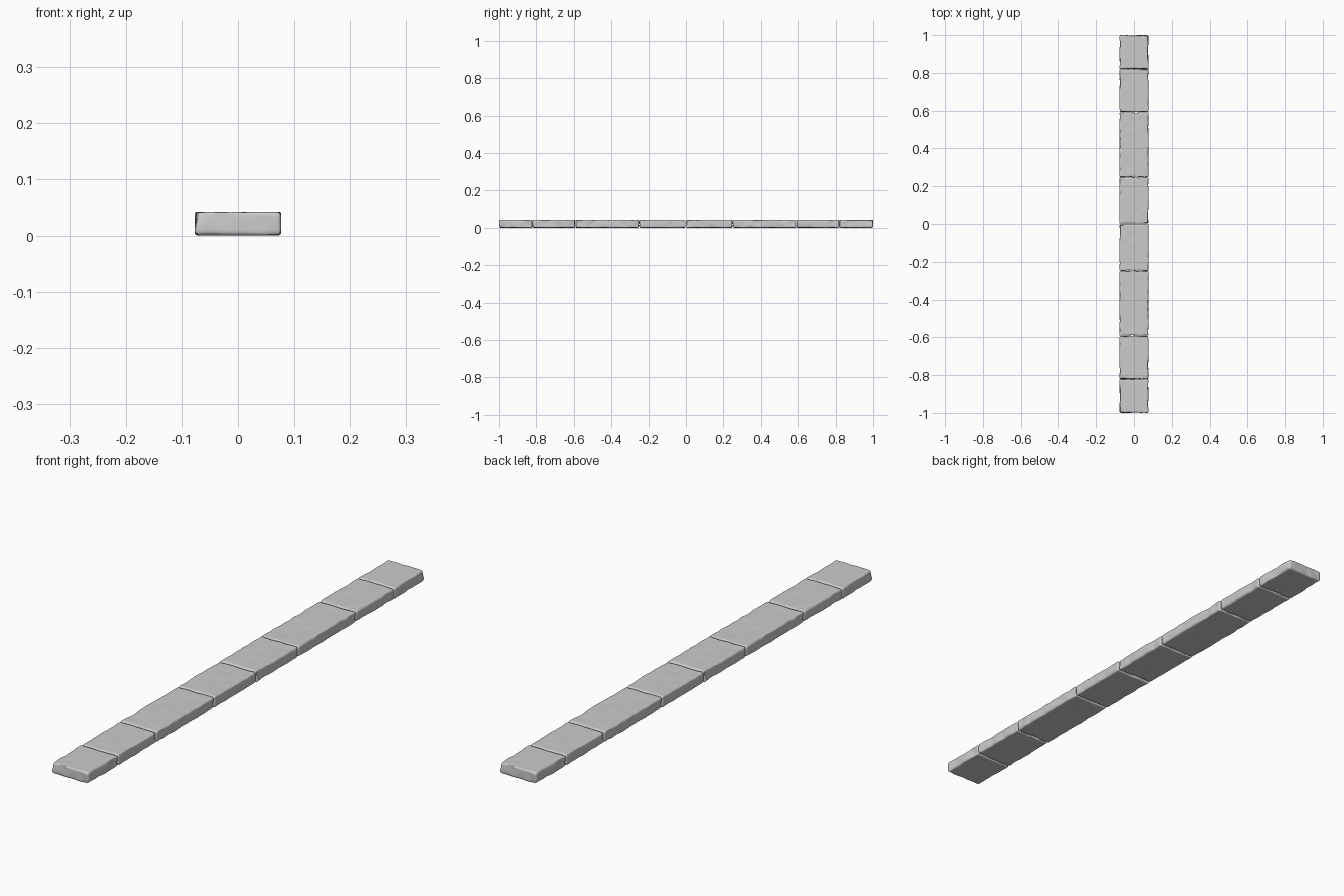
import bpy, bmesh, math
from mathutils import Vector, noise

if "Cube" in bpy.data.objects:
    bpy.data.objects.remove(bpy.data.objects["Cube"])

HALF_W, HEIGHT = 0.077, 0.042
JOINTS = [0.001, 0.248, 0.592, 0.821, 1.0]
EDGE = [0.003, 0.006, 0.009, 0.013, 0.018]


def cuts(half, step):
    """Cut positions along one axis, denser near the two ends."""
    edge = [half - e for e in EDGE if e < half * 0.98]
    inner = min(edge)
    n = max(1, round(2 * inner / step))
    mid = [-inner + 2 * inner * i / n for i in range(1, n)]
    return sorted(set(edge + [-e for e in edge] + mid))


def stone(name, y0, y1, seed):
    """A worn block: gridded box, edges rounded by a varying radius, sides dented."""
    half = Vector((HALF_W, (y1 - y0) / 2 - 0.0005, HEIGHT / 2))
    centre = Vector((0, (y0 + y1) / 2, HEIGHT / 2))
    shift = Vector((seed * 7.3, seed * 3.1, seed * 5.7))
    bm = bmesh.new()
    bmesh.ops.create_cube(bm, size=2)
    bmesh.ops.scale(bm, vec=half, verts=bm.verts)
    for axis in range(3):
        normal = Vector((0, 0, 0))
        normal[axis] = 1
        for c in cuts(half[axis], 0.012):
            bmesh.ops.bisect_plane(bm, geom=bm.verts[:] + bm.edges[:] + bm.faces[:],
                                   plane_co=normal * c, plane_no=normal)
    for v in bm.verts:
        p = v.co.copy()
        wear = noise.noise(p * 22 + shift)
        r = 0.0075 + 0.005 * wear
        q = Vector([max(-(h - r), min(h - r, a)) for a, h in zip(p, half)])
        d = p - q
        n = d.normalized() if d.length > 1e-6 else Vector((0, 0, 0))
        if d.length > 1e-6:
            p = q + n * r
        # dents on the sides and ends, only a trace on top and bottom
        dent = max(0, noise.noise(p * 28 + shift * 2) + 0.15)
        p.x -= n.x * dent * 0.006
        p.y -= n.y * dent * 0.005
        p.z -= n.z * dent * 0.0015
        v.co = p + centre
    me = bpy.data.meshes.new(name)
    bm.to_mesh(me)
    bm.free()
    for f in me.polygons:
        f.use_smooth = True
    ob = bpy.data.objects.new(name, me)
    bpy.context.collection.objects.link(ob)
    return ob


# Four stones for the back half, the same four turned round for the front half
for i in range(4):
    ob = stone(f"curb_stone_back_{i + 1}", JOINTS[i], JOINTS[i + 1], i + 1)
    twin = ob.copy()
    twin.name = f"curb_stone_front_{i + 1}"
    twin.rotation_euler.z = math.pi
    bpy.context.collection.objects.link(twin)
